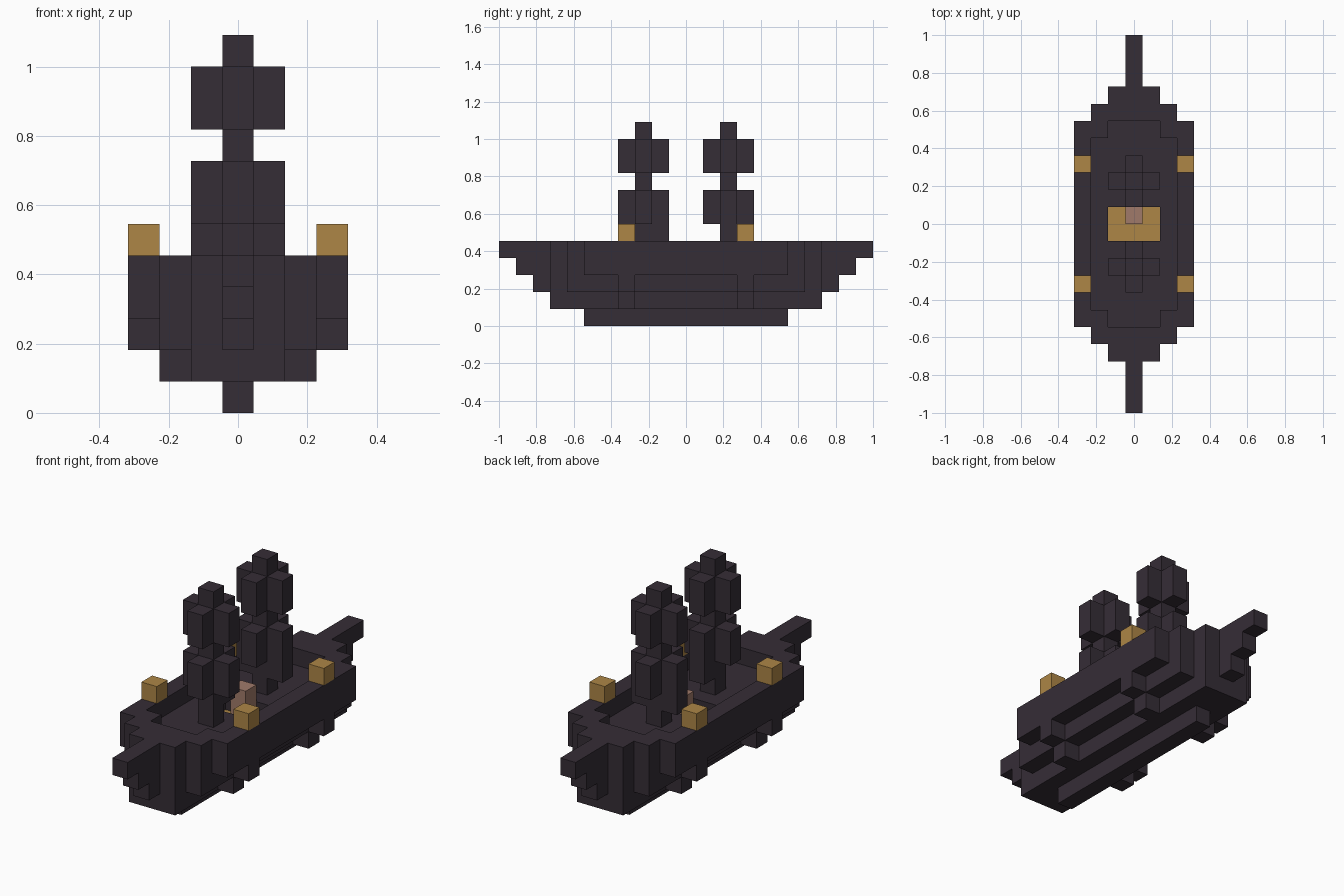
import bpy, bmesh
from mathutils import Vector

U = 1 / 11  # size of one block

cube = bpy.data.objects.get("Cube")
if cube:
    bpy.data.objects.remove(cube, do_unlink=True)


def material(name, rgb):
    linear = [((c / 255 + 0.055) / 1.055) ** 2.4 for c in rgb] + [1]
    mat = bpy.data.materials.new(name)
    mat.use_nodes = True
    mat.diffuse_color = linear
    mat.node_tree.nodes["Principled BSDF"].inputs["Base Color"].default_value = linear
    return mat


DARK = material("dark timber", (53, 45, 54))
BRASS = material("brass", (173, 134, 70))
CLAY = material("clay", (160, 122, 106))


def block(xs, ys, zs):
    """Set of unit cells covering half-open integer ranges."""
    return {(x, y, z) for x in range(*xs) for y in range(*ys) for z in range(*zs)}


def beam(half_x, half_y, zs):
    """Block symmetric about the centre line and amidships."""
    return block((-half_x, half_x + 1), (-half_y, half_y), zs)


def build(name, cells, mats, face_rule=None):
    """Outer skin of a set of cells, with flat areas merged."""
    bm = bmesh.new()
    verts = {}
    for cell in sorted(cells):
        for axis in range(3):
            for side in (0, 1):
                near = list(cell)
                near[axis] += 2 * side - 1
                if tuple(near) in cells:
                    continue
                a, b = (axis + 1) % 3, (axis + 2) % 3
                ring = []
                for da, db in ((0, 0), (1, 0), (1, 1), (0, 1)):
                    p = list(cell)
                    p[axis] += side
                    p[a] += da
                    p[b] += db
                    key = tuple(p)
                    if key not in verts:
                        verts[key] = bm.verts.new(Vector((p[0] - 0.5, p[1], p[2])) * U)
                    ring.append(verts[key])
                face = bm.faces.new(ring if side else ring[::-1])
                if face_rule:
                    face.material_index = face_rule(cell, axis, side)
    bmesh.ops.dissolve_limit(bm, angle_limit=0.01, verts=bm.verts[:],
                             edges=bm.edges[:], delimit={'MATERIAL'})
    mesh = bpy.data.meshes.new(name)
    bm.to_mesh(mesh)
    bm.free()
    for mat in mats:
        mesh.materials.append(mat)
    obj = bpy.data.objects.new(name, mesh)
    bpy.context.collection.objects.link(obj)
    return obj


# Hull: stepped keel and prow, then planking that widens upward
hull = beam(0, 6, (0, 1))
for level in range(1, 5):
    hull |= beam(0, 7 + level, (level, level + 1))
for half in (1, 2, 3):
    hull |= beam(half, 9 - half, (half, 5))

# Brackets under the lantern positions
LANTERN_Y = (-4, 3)
for y in LANTERN_Y:
    for half, z in ((2, 1), (3, 2)):
        hull |= block((-half, half + 1), (y, y + 1), (z, z + 1))

# Sunken deck and the hatch in its middle
hull -= beam(1, 6, (4, 5)) | beam(2, 5, (4, 5))
hull -= beam(1, 1, (3, 4))


def hatch_floor(cell, axis, side):
    return int(axis == 2 and side == 1 and cell[2] == 2)


build("hull", hull, [DARK, BRASS], hatch_floor)

# Post standing in the hatch
build("hatch_post", block((0, 1), (0, 1), (3, 5)), [CLAY])

# Lanterns on the rails
for y, end in zip(LANTERN_Y, ("front", "rear")):
    for x, side in ((-3, "right"), (3, "left")):
        build(f"{end}_{side}_lantern", block((x, x + 1), (y, y + 1), (5, 6)), [BRASS])

# Masts, each with two tiers of furled sails on four sides
for y, end in ((-3, "front"), (2, "rear")):
    build(f"{end}_mast", block((0, 1), (y, y + 1), (4, 12)), [DARK])
    for dx, dy, place in ((-1, 0, "right"), (1, 0, "left"), (0, -1, "fore"), (0, 1, "aft")):
        # Some lower sails hang one block further down
        low = (end == "rear" and dx != 0) or (end == "front" and dy == 1)
        for tier, zs in (("lower", (5 if low else 6, 8)), ("upper", (9, 11))):
            build(f"{end}_{tier}_{place}_sail",
                  block((dx, dx + 1), (y + dy, y + dy + 1), zs), [DARK])
